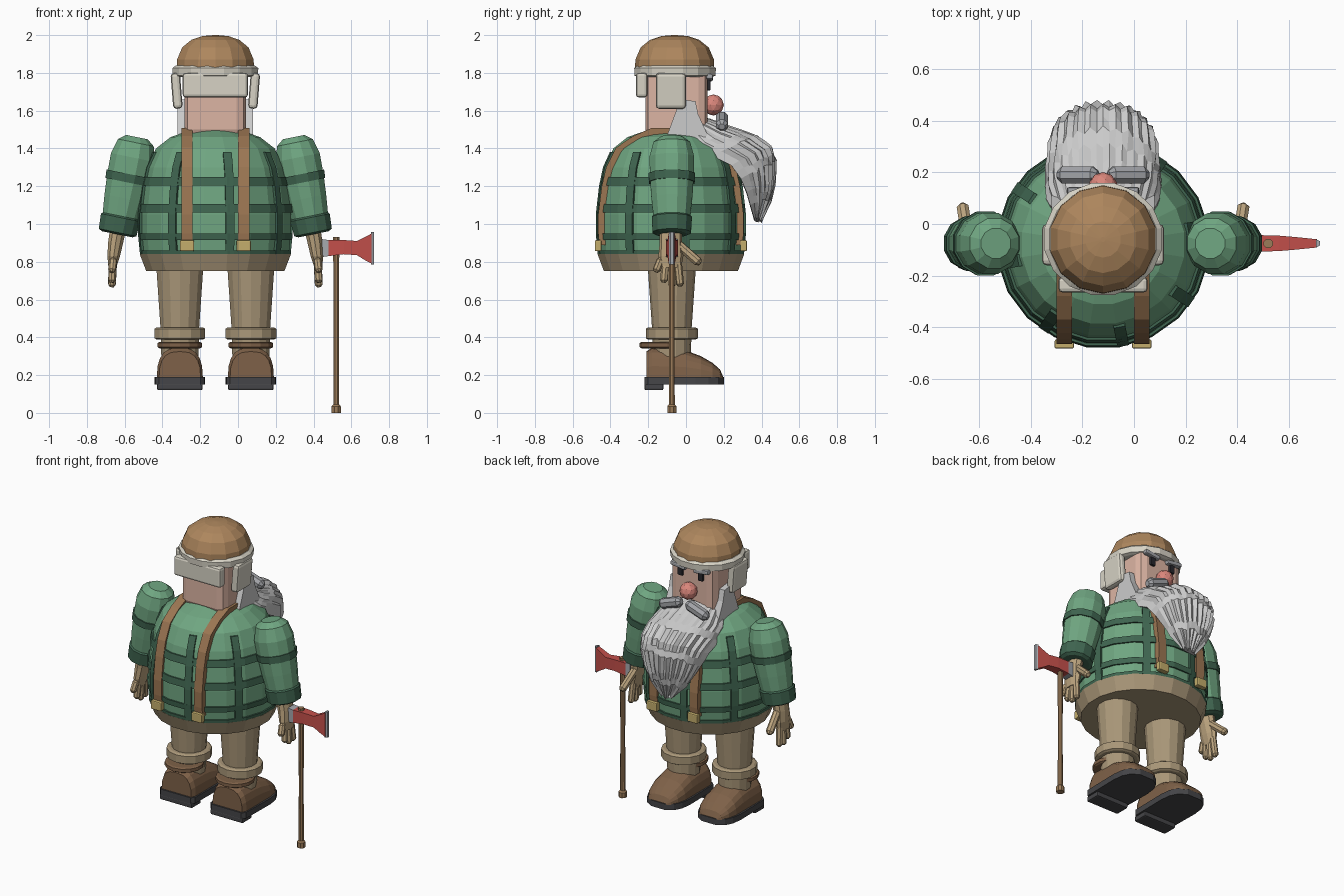
import bpy, bmesh, math, random
from mathutils import Vector, Matrix

if "Cube" in bpy.data.objects:
    bpy.data.objects.remove(bpy.data.objects["Cube"])

random.seed(4)
CX, CY = -0.12, -0.08          # axis of the figure


def mat(name, *c):
    m = bpy.data.materials.new(name)
    m.diffuse_color = (*c, 1)
    m.use_nodes = True
    m.node_tree.nodes["Principled BSDF"].inputs["Base Color"].default_value = m.diffuse_color
    return m


GREEN = mat("green", .16, .38, .22)
DARK = mat("dark_green", .05, .13, .08)
PANTS = mat("khaki", .40, .31, .19)
GLOVE = mat("tan", .50, .37, .21)
BOOT = mat("boot_brown", .21, .12, .065)
SOLE = mat("sole", .06, .06, .065)
STRAP = mat("strap", .33, .18, .085)
BRASS = mat("brass", .55, .42, .15)
HAT = mat("hat_brown", .42, .24, .11)
CREAM = mat("cream", .68, .65, .56)
SKIN = mat("skin", .72, .46, .37)
NOSE = mat("nose", .70, .24, .20)
HAIR = mat("hair", .68, .68, .67)
GREY = mat("grey_hair", .36, .37, .39)
RED = mat("red", .55, .08, .07)
STEEL = mat("steel", .38, .40, .43)
WOOD = mat("wood", .33, .20, .10)
BLACK = mat("black", .02, .02, .025)


def finish(name, bm, m):
    bmesh.ops.recalc_face_normals(bm, faces=bm.faces)
    me = bpy.data.meshes.new(name)
    bm.to_mesh(me)
    bm.free()
    me.materials.append(m)
    ob = bpy.data.objects.new(name, me)
    bpy.context.collection.objects.link(ob)
    return ob


def skin(name, rings, m):
    """Closed solid through a list of equal point rings."""
    bm = bmesh.new()
    vs = [[bm.verts.new(p) for p in r] for r in rings]
    n = len(vs[0])
    for a, b in zip(vs, vs[1:]):
        for i in range(n):
            j = (i + 1) % n
            bm.faces.new((a[i], a[j], b[j], b[i]))
    bm.faces.new(vs[0])
    bm.faces.new(vs[-1])
    return finish(name, bm, m)


def lathe(name, prof, m, loc, segs=16, sy=1.0, rot=None):
    rot = rot or Matrix.Identity(3)
    rings = []
    for r, z in prof:
        rings.append([Vector(loc) + rot @ Vector((r * math.cos(t), r * sy * math.sin(t), z))
                      for t in (2 * math.pi * (i + .5) / segs for i in range(segs))])
    return skin(name, rings, m)


def capsule(name, a, b, r, m, segs=8):
    a, b = Vector(a), Vector(b)
    L = (b - a).length
    q = (b - a).to_track_quat('Z', 'Y').to_matrix()
    return lathe(name, [(r * .5, 0), (r, r * .6), (r, L - r * .6), (r * .5, L)], m, a, segs, 1, q)


def box(name, c, size, m, bevel=.01, ry=0.0):
    bm = bmesh.new()
    bmesh.ops.create_cube(bm, size=1)
    bmesh.ops.scale(bm, vec=size, verts=bm.verts)
    bmesh.ops.bevel(bm, geom=bm.edges[:], offset=bevel, segments=2, profile=.5, affect='EDGES')
    bmesh.ops.rotate(bm, matrix=Matrix.Rotation(ry, 3, 'Y'), verts=bm.verts)
    bmesh.ops.translate(bm, vec=c, verts=bm.verts)
    return finish(name, bm, m)


def interp(tab, x):
    for (a, va), (b, vb) in zip(tab, tab[1:]):
        if x <= b:
            return va + (vb - va) * (x - a) / (b - a)
    return tab[-1][1]


# Shirt body, waistband and plaid
BODY = [(.83, .393), (.95, .405), (1.05, .405), (1.2, .387), (1.3, .365), (1.4, .318), (1.46, .24), (1.5, .12)]
SEG = 20
lathe("shirt_body", [(r, z) for z, r in BODY], GREEN, (CX, CY, 0), SEG, .97)
lathe("trouser_waist", [(.37, .75), (.405, .84)], PANTS, (CX, CY, 0), SEG, .97)
for z0, z1 in ((.84, .86), (.915, .95), (1.06, 1.105), (1.205, 1.25)):
    lathe("plaid_band", [(interp(BODY, z) + .01, z) for z in (z0, z1)], DARK, (CX, CY, 0), SEG, .97)
for k in range(8):
    t = math.radians(11 + 45 * k)
    n, s = Vector((math.cos(t), math.sin(t) * .97, 0)), Vector((-math.sin(t), math.cos(t), 0)) * .023
    rings = []
    for z in (.84, .95, 1.05, 1.2, 1.3, 1.38):
        p = Vector((CX, CY, z)) + n * (interp(BODY, z) + .008)
        rings.append([p - s, p + s, p + s - n * .03, p - s - n * .03])
    skin("plaid_stripe", rings, DARK)

# Suspenders running over the shoulders, with clips
for x in (CX - .15, CX + .15):
    half = [(.97 * math.sqrt(interp(BODY, z) ** 2 - .15 ** 2) + .012, z)
            for z in (.89, .95, 1.05, 1.2, 1.3, 1.4, 1.46)]
    path = [(-d, z) for d, z in half] + [(-.1, 1.5), (.1, 1.5)] + [(d, z) for d, z in half[::-1]]
    rings = []
    for y, z in path:
        n = Vector((0, y, max(z - 1.2, 0) * .9)).normalized()
        p = Vector((x, CY + y, z)) + n * .008
        w = Vector((.03, 0, 0))
        rings.append([p - w, p + w, p + w - n * .035, p - w - n * .035])
    skin("suspender", rings, STRAP)
    for e in (-1, 1):
        box("suspender_clip", (x, CY + e * .385, .885), (.075, .035, .058), BRASS, .006)

# Mirrored limbs
for s in (-1, 1):
    X = lambda d: CX + s * d
    # sleeve, band and cuff
    rot = Matrix.Rotation(-s * .2, 3, 'Y')
    sh = (X(.415), -.075, 1.46)
    lathe("sleeve", [(.06, 0), (.1, -.03), (.122, -.11), (.12, -.22), (.112, -.33), (.098, -.46)], GREEN, sh, 12, 1, rot)
    lathe("sleeve_band", [(.128, -.2), (.125, -.245)], DARK, sh, 12, 1, rot)
    lathe("sleeve_cuff", [(.1, -.425), (.11, -.435), (.105, -.515), (.085, -.525)], DARK, sh, 12, 1, rot)
    # hand
    skin("palm", [[(X(d + hx * math.cos(a)), -.08 + hy * math.sin(a), z)
                   for a in (math.pi * (i + .5) / 5 for i in range(10))]
                  for z, d, hx, hy in ((.97, .515, .045, .06), (.9, .528, .042, .06),
                                       (.83, .538, .035, .066), (.77, .545, .022, .055))], GLOVE)
    for y0, y1, z1 in ((-.13, -.16, .745), (-.105, -.118, .69), (-.075, -.075, .665), (-.045, -.03, .67)):
        capsule("finger", (X(.54), y0, .82), (X(.548), y1, z1), .021, GLOVE)
    capsule("thumb", (X(.525), -.05, .9), (X(.545), .075, .79), .025, GLOVE)
    # leg
    L = (X(.188), -.075, 0)
    lathe("trouser_leg", [(.1, .28), (.105, .45), (.128, .78)], PANTS, L, 14)
    lathe("trouser_cuff", [(.125, .388), (.138, .395), (.138, .445), (.125, .453)], PANTS, L, 14)
    # boot
    lathe("boot_collar", [(.11, .342), (.12, .348), (.12, .37), (.11, .376)], BOOT, (X(.188), -.125, 0), 14)
    skin("boot", [[(X(.188) + w * math.copysign(abs(math.cos(a)) ** .7, math.cos(a)), y, .185 + h * math.sin(a) ** .8)
                   for a in (math.pi * i / 10 * .99999 for i in range(11))]
                  for y, w, h in ((-.21, .11, .14), (-.18, .122, .16), (-.06, .122, .155), (.0, .122, .145),
                                  (.08, .122, .115), (.14, .11, .08), (.18, .085, .045), (.195, .06, .01))], BOOT)
    right = [(.11, -.22), (.13, -.2), (.134, .05), (.125, .12), (.1, .17), (.05, .2)]
    out = right + [(-a, b) for a, b in right[::-1]]
    skin("boot_sole", [[(X(.188) + a, b, z) for a, b in out] for z in (.15, .19)], SOLE)
    box("boot_heel", (X(.188), -.17, .138), (.24, .1, .036), SOLE, .008)
    # side of the head
    box("ear_flap", (X(.205), -.08, 1.705), (.05, .16, .19), CREAM, .018, s * .08)
    burn = [(-.1, 1.47), (-.03, 1.66), (.05, 1.65), (.065, 1.58), (.12, 1.46), (0, 1.43)]
    skin("sideburn", [[(X(d), y, z) for y, z in burn] for d in (.13, .2)], HAIR)
    # face
    box("eye", (X(.075), .115, 1.735), (.035, .03, .055), BLACK, .005)
    box("eyebrow", (X(.085), .125, 1.775), (.11, .035, .028), GREY, .008, -s * .12)
    capsule("moustache", (X(.02), .19, 1.57), (X(.175), .19, 1.515), .035, GREY, 8)

# Head and hat
box("head", (CX, -.05, 1.65), (.325, .33, .4), SKIN, .05)
bm = bmesh.new()
bmesh.ops.create_icosphere(bm, subdivisions=2, radius=.056, matrix=Matrix.Translation((CX, .145, 1.63)))
finish("nose", bm, NOSE)
lathe("hat_dome", [(.21, 1.82), (.208, 1.87), (.18, 1.935), (.13, 1.975), (.07, 1.995), (.01, 2)], HAT, (CX, -.06, 0), 14)
lathe("hat_band", [(.21, 1.778), (.23, 1.785), (.232, 1.825), (.212, 1.84)], CREAM, (CX, -.058, 0), 16, .95)
box("neck_flap", (CX, -.235, 1.735), (.345, .06, .13), CREAM, .015)

# Beard: ridged loft from chin to tip (outer y, z, inner y, z, half width)
ROWS = [(.12, 1.56, .03, 1.46, .19), (.25, 1.51, .06, 1.41, .22), (.37, 1.47, .14, 1.36, .225),
        (.45, 1.41, .24, 1.31, .215), (.475, 1.33, .29, 1.24, .20), (.468, 1.22, .32, 1.17, .165),
        (.45, 1.13, .34, 1.1, .12), (.40, 1.02, .36, 1.03, .045)]
N = 28
jag = [random.uniform(-.02, .02) for _ in range(N + 1)]
fine = []
for a, b in zip(ROWS, ROWS[1:]):
    fine += [[p + (q - p) * k / 2 for p, q in zip(a, b)] for k in range(2)]
fine.append(ROWS[-1])
rings = []
for i, (yo, zo, yi, zi, w) in enumerate(fine):
    ring = []
    for k in range(N + 1):
        u = math.pi * (k / N - .5)
        f = max(math.cos(u), 0) ** .7
        g = 1 + (.03 if (k + i // 4) % 2 else -.06) + random.uniform(-.02, .02)
        ring.append((CX + w * math.sin(u) * (1 + (g - 1) * .5), yi + (yo - yi) * f * g,
                     zi + (zo - zi) * f + jag[k] * i / len(fine)))
    rings.append(ring)
skin("beard", rings, HAIR)

# Axe
AX, AY = .52, -.075
lathe("axe_handle", [(.026, 0), (.026, .035), (.017, .045), (.015, .4), (.017, .8), (.019, .93)], WOOD, (AX, AY, 0), 8)


def blade(name, secs, m):
    skin(name, [[(x, AY - h, a), (x, AY + h, a), (x, AY + h, b), (x, AY - h, b)] for x, a, b, h in secs], m)


blade("axe_poll", [(.445, .825, .92, .03), (.48, .83, .915, .032)], STEEL)
blade("axe_head", [(.478, .83, .915, .032), (.56, .84, .915, .03), (.63, .835, .91, .024),
                   (.67, .81, .93, .02), (.708, .79, .95, .016)], RED)
blade("axe_edge", [(.705, .785, .957, .016), (.72, .785, .957, .008)], STEEL)
